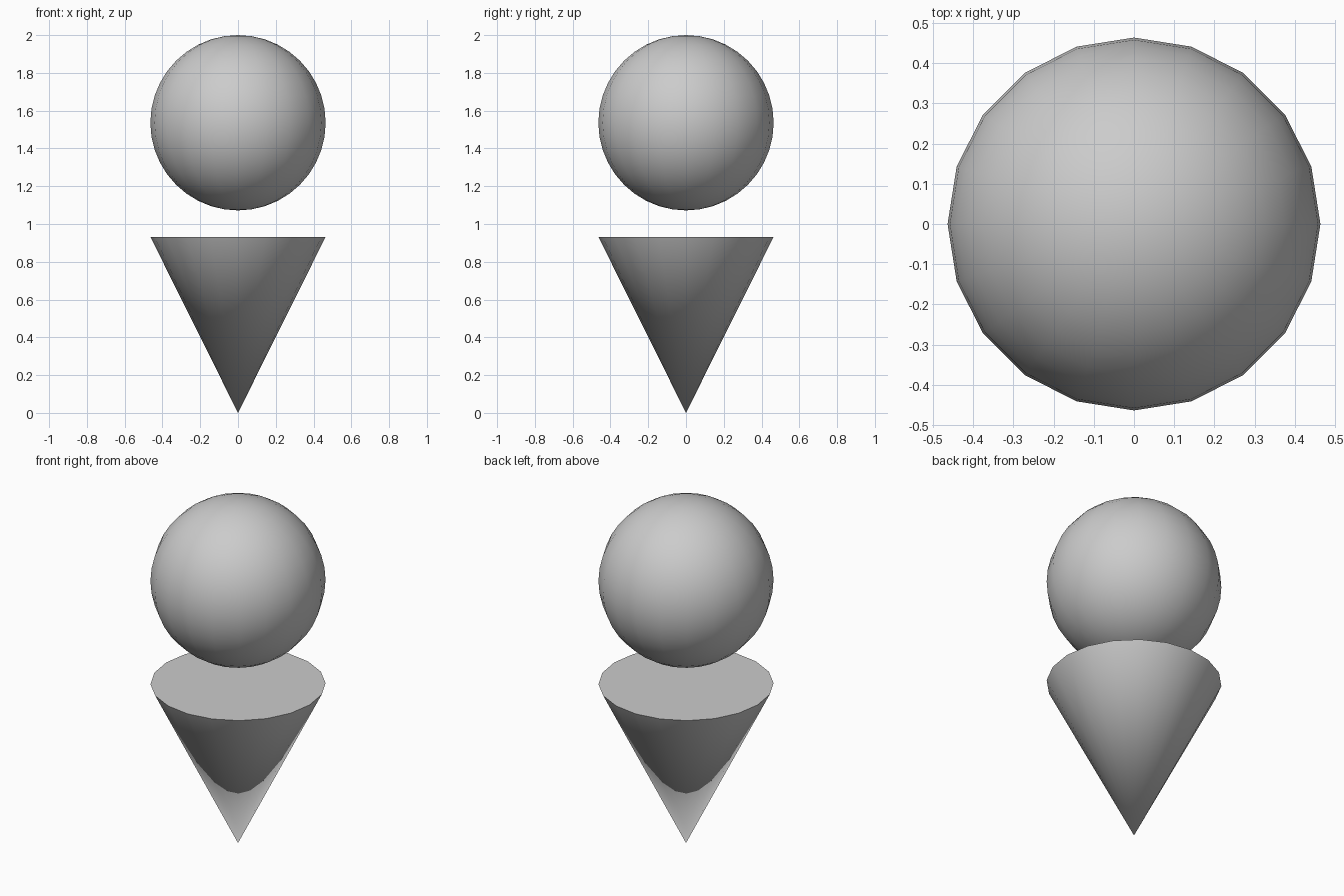
import bpy
import math

if "Cube" in bpy.data.objects:
    bpy.data.objects.remove(bpy.data.objects["Cube"])

RADIUS = 0.464
SIDES = 20
CONE_HEIGHT = 0.932


def finish(name):
    obj = bpy.context.object
    obj.name = name
    # quarter-turn symmetric start, so corners lie on the axes
    bpy.ops.object.shade_smooth_by_angle(angle=math.radians(40))
    return obj


# Inverted cone with its tip on the ground and a flat closed top
bpy.ops.mesh.primitive_cone_add(vertices=SIDES, radius1=0, radius2=RADIUS,
                                depth=CONE_HEIGHT, end_fill_type='NGON',
                                location=(0, 0, CONE_HEIGHT / 2))
finish("cone")

# Ball floating above the cone
bpy.ops.mesh.primitive_uv_sphere_add(segments=SIDES, ring_count=20, radius=RADIUS,
                                     location=(0, 0, 2 - RADIUS))
finish("ball")
